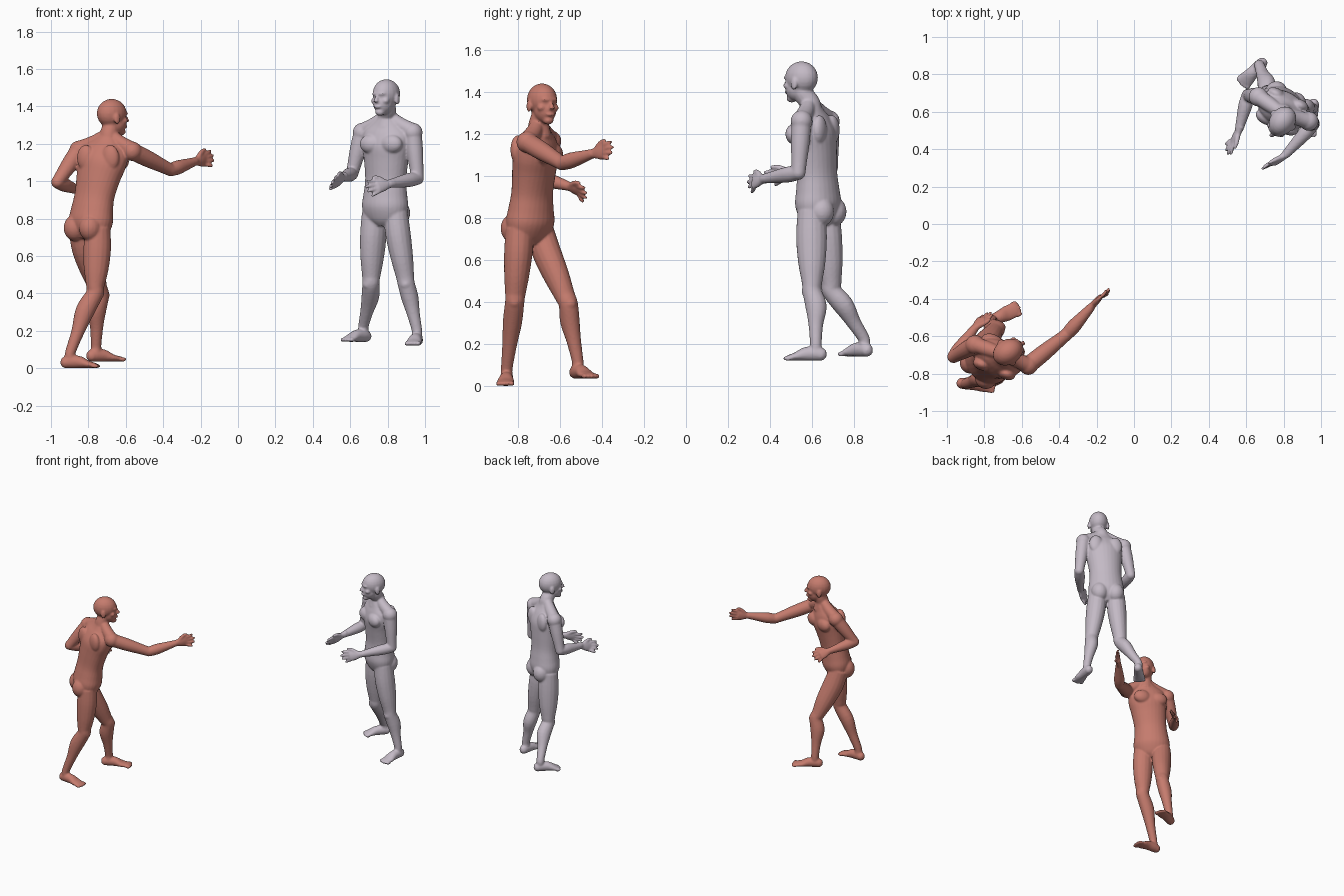
import bpy, bmesh, math
from mathutils import Vector, Matrix

cube = bpy.data.objects.get("Cube")
if cube:
    bpy.data.objects.remove(cube)

V = Vector
UP = V((0, 0, 1))


def material(name, rgb):
    m = bpy.data.materials.new(name)
    m.use_nodes = True
    m.diffuse_color = (*rgb, 1)
    m.node_tree.nodes["Principled BSDF"].inputs["Base Color"].default_value = (*rgb, 1)
    return m


def spline(keys, steps=4):
    """Smooth curve through a list of equal-size vectors."""
    out = []
    for i in range(len(keys) - 1):
        b, c = keys[i], keys[i + 1]
        a = keys[i - 1] if i else b
        d = keys[i + 2] if i + 2 < len(keys) else c
        for k in range(steps):
            t = k / steps
            out.append(b + (c - a) * (t / 2) + (a - b * 2.5 + c * 2 - d / 2) * t * t
                       + (b * 1.5 - a / 2 - c * 1.5 + d / 2) * t ** 3)
    return out + [keys[-1]]


def limb(bm, pts, radii, sides, n=16):
    """Closed tube with elliptical sections; radii are (along side, across)."""
    if isinstance(sides, Vector):
        sides = [sides] * len(pts)
    P, S = spline(pts), spline(sides)
    R = spline([V((r, r)) if isinstance(r, float) else V(r) for r in radii])
    rings = []
    for i, p in enumerate(P):
        tangent = (P[min(i + 1, len(P) - 1)] - P[max(i - 1, 0)]).normalized()
        across = tangent.cross(S[i]).normalized()
        side = across.cross(tangent)
        ring = []
        for k in range(n):
            a = math.tau * k / n
            ring.append(bm.verts.new(p + side * R[i].x * math.cos(a) + across * R[i].y * math.sin(a)))
        rings.append(ring)
    for lo, hi in zip(rings, rings[1:]):
        for k in range(n):
            bm.faces.new((lo[k], lo[(k + 1) % n], hi[(k + 1) % n], hi[k]))
    bm.faces.new(rings[0][::-1])
    bm.faces.new(rings[-1])


def blob(bm, centre, size, x=V((1, 0, 0)), y=V((0, 1, 0)), z=UP):
    """Ellipsoid along the given axes."""
    if isinstance(size, float):
        size = (size,) * 3
    m = Matrix((x * size[0], y * size[1], z * size[2])).transposed().to_4x4()
    m.translation = centre
    bmesh.ops.create_uvsphere(bm, u_segments=20, v_segments=12, radius=1, matrix=m)


def torso(bm, hips, neck, bend, hip_side, shoulder_side):
    profile = [(-.07, .05, .05), (0, .11, .08), (.12, .13, .102), (.25, .122, .097),
               (.4, .115, .09), (.6, .125, .096), (.75, .137, .1), (.87, .132, .082),
               (.95, .09, .062), (1.02, .05, .05)]
    pts, sides = [], []
    for t, _, _ in profile:
        pts.append(hips.lerp(neck, t) + bend * math.sin(math.pi * min(max(t, 0), 1)))
        sides.append(hip_side.lerp(shoulder_side, min(max(t, 0), 1)).normalized())
    limb(bm, pts, [r[1:] for r in profile], sides, 28)
    front, back = shoulder_side.cross(UP), -hip_side.cross(UP)
    for s in (-1, 1):
        # chest muscles, shoulder blades and buttocks
        chest = hips.lerp(neck, .76) + bend * .6
        blob(bm, chest + shoulder_side * s * .062 + front * .068, (.062, .04, .05), shoulder_side, front)
        blob(bm, chest + shoulder_side * s * .07 - front * .066 + UP * .02, (.05, .032, .07), shoulder_side, front)
        blob(bm, hips + hip_side * s * .058 + back * .05 + UP * .03, (.06, .062, .07), hip_side, back)


def head(bm, pos, facing, neck):
    """pos is the crown of the head."""
    f = V((*facing, 0)).normalized()
    side = UP.cross(f)

    def at(x, y, z):
        return pos + side * x + f * y + UP * z

    def part(x, y, z, size):
        blob(bm, at(x, y, z), size, side, f)

    limb(bm, [neck - UP * .04, neck + UP * .02, at(0, -.012, -.15), at(0, -.008, -.1)],
         [.062, .05, .047, .045], side)
    part(0, -.006, -.078, (.068, .084, .078))      # skull
    part(0, .022, -.128, (.053, .058, .062))       # face
    part(0, .052, -.176, (.026, .025, .02))        # chin
    part(0, .068, -.078, (.042, .014, .01))        # brow
    limb(bm, [at(0, .072, -.085), at(0, .086, -.108), at(0, .092, -.122)],
         [(.007, .008), (.01, .011), (.015, .01)], side, 10)
    part(0, .076, -.148, (.022, .011, .008))       # lips
    for s in (-1, 1):
        part(s * .038, .05, -.116, (.018, .02, .016))
        blob(bm, at(s * .069, -.012, -.108), (.009, .018, .03), side, f)


def hand(bm, wrist, tip, across):
    d = (tip - wrist).normalized()
    length = (tip - wrist).length
    across = (across - d * across.dot(d)).normalized()
    flat = d.cross(across)
    palm = wrist + d * length * .55
    limb(bm, [wrist - d * .03, wrist, wrist + d * length * .3, palm],
         [(.023, .02), (.024, .018), (.036, .017), (.037, .013)], across)
    for k, reach in enumerate((.9, 1, .96, .8)):
        u = (1.5 - k)
        base = palm - d * .012 + across * u * .018
        end = wrist + d * length * reach + across * u * .027 + flat * .006 * k
        limb(bm, [base, base.lerp(end, .55) + flat * .004, end], [.0105, .0105, .008], across, 10)
    root = wrist + d * length * .18 + across * .02
    limb(bm, [root, root + d * .03 + across * .025, root + d * .06 + across * .034],
         [.015, .012, .008], flat, 10)


def arm(bm, neck, shoulder, elbow, wrist, tip, across):
    side = (shoulder - elbow).cross(wrist - elbow).normalized()
    limb(bm, [shoulder, shoulder.lerp(elbow, .4), shoulder.lerp(elbow, .8), elbow],
         [.047, .045, .037, .034], side)
    limb(bm, [elbow, elbow.lerp(wrist, .28), elbow.lerp(wrist, .7), wrist],
         [.034, .038, .029, .022], side)
    blob(bm, shoulder, .052)
    blob(bm, elbow, .034)
    # trapezius
    limb(bm, [neck + UP * .035, neck.lerp(shoulder, .5) + UP * .01, shoulder + UP * .008],
         [.03, .04, .042], UP)
    hand(bm, wrist, tip, across)


def leg(bm, hip, knee, heel, toe):
    d = (toe - heel).normalized()
    side = UP.cross(d).normalized()
    ankle = heel + (toe - heel) * .25 + UP * .085
    limb(bm, [hip + UP * .03, hip.lerp(knee, .25), hip.lerp(knee, .6), hip.lerp(knee, .88),
              knee, knee.lerp(ankle, .3) - d * .014, knee.lerp(ankle, .65) - d * .006,
              ankle, ankle - UP * .03],
         [.066, (.068, .074), (.06, .066), .049, .046, (.046, .051), .035, .028, .029], side)
    blob(bm, knee + d * .016, .034)
    # foot and toes
    limb(bm, [heel + d * .008 + UP * .028, heel + d * .04 + UP * .034, heel + d * .1 + UP * .033,
              heel + d * .15 + UP * .02, toe - d * .025 + UP * .014],
         [(.02, .022), (.031, .034), (.034, .033), (.042, .02), (.038, .013)], side)
    blob(bm, heel + d * .032 + UP * .03, (.03, .032, .03), side, d)
    for k in range(5):
        u = k / 2 - 1
        blob(bm, toe - d * (.022 + .006 * abs(u)) + side * u * .034 + UP * .012,
             (.01, .022, .012), side, d)


def figure(name, mat, spec):
    bm = bmesh.new()
    hips, neck = V(spec["hips"]), V(spec["neck"])
    shoulders = {s: V(spec["arms"][s][0]) for s in spec["arms"]}
    hip_side = V((*spec["hip_side"], 0)).normalized()
    shoulder_side = shoulders["left"] - shoulders["right"]
    shoulder_side.z = 0
    torso(bm, hips, neck, V(spec["bend"]), hip_side, shoulder_side.normalized())
    head(bm, V(spec["crown"]), spec["facing"], neck)
    for s, sign in (("left", 1), ("right", -1)):
        arm(bm, neck, *[V(p) for p in spec["arms"][s]])
        leg(bm, hips + hip_side * sign * .066, *[V(p) for p in spec["legs"][s]])
    bmesh.ops.recalc_face_normals(bm, faces=bm.faces)
    mesh = bpy.data.meshes.new(name)
    bm.to_mesh(mesh)
    bm.free()
    mesh.materials.append(mat)
    for p in mesh.polygons:
        p.use_smooth = True
    obj = bpy.data.objects.new(name, mesh)
    bpy.context.collection.objects.link(obj)
    # fuse the parts into one skin
    fuse = obj.modifiers.new("fuse", "REMESH")
    fuse.mode = "VOXEL"
    fuse.voxel_size = .0062
    fuse.use_smooth_shade = True
    soft = obj.modifiers.new("soften", "SMOOTH")
    soft.factor = .5
    soft.iterations = 4


red_pose = {
    "hips": (-.795, -.745, .72), "neck": (-.69, -.70, 1.225), "bend": (-.015, -.005, 0),
    "hip_side": (-.7, .7), "crown": (-.67, -.682, 1.44), "facing": (.85, .5),
    "arms": {
        "left": [(-.85, -.645, 1.165), (-.965, -.71, .995), (-.85, -.555, .95),
                 (-.775, -.465, .91), (.4, -.3, .7)],
        "right": [(-.565, -.755, 1.16), (-.36, -.59, 1.06), (-.225, -.44, 1.107),
                  (-.135, -.34, 1.125), (0, 0, 1)]},
    "legs": {
        "left": [(-.735, -.56, .39), (-.81, -.54, .035), (-.605, -.443, .035)],
        "right": [(-.765, -.815, .4), (-.95, -.85, 0), (-.735, -.862, 0)]}}

grey_pose = {
    "hips": (.785, .63, .8), "neck": (.797, .59, 1.325), "bend": (0, .01, 0),
    "hip_side": (.85, -.5), "crown": (.79, .545, 1.545), "facing": (-.6, -.8),
    "arms": {
        "left": [(.935, .55, 1.26), (.96, .535, 1.015), (.805, .365, .985),
                 (.69, .285, .96), (-.2, .2, 1)],
        "right": [(.665, .68, 1.26), (.61, .69, 1.04), (.56, .5, 1.02),
                  (.503, .375, .975), (.4, 0, 1)]},
    "legs": {
        "left": [(.9, .6, .45), (.965, .67, .12), (.93, .462, .12)],
        "right": [(.71, .695, .45), (.705, .882, .14), (.568, .74, .14)]}}

figure("red_standing_figure", material("warm red clay", (.56, .2, .155)), red_pose)
figure("grey_standing_figure", material("pale lilac grey", (.55, .49, .56)), grey_pose)
